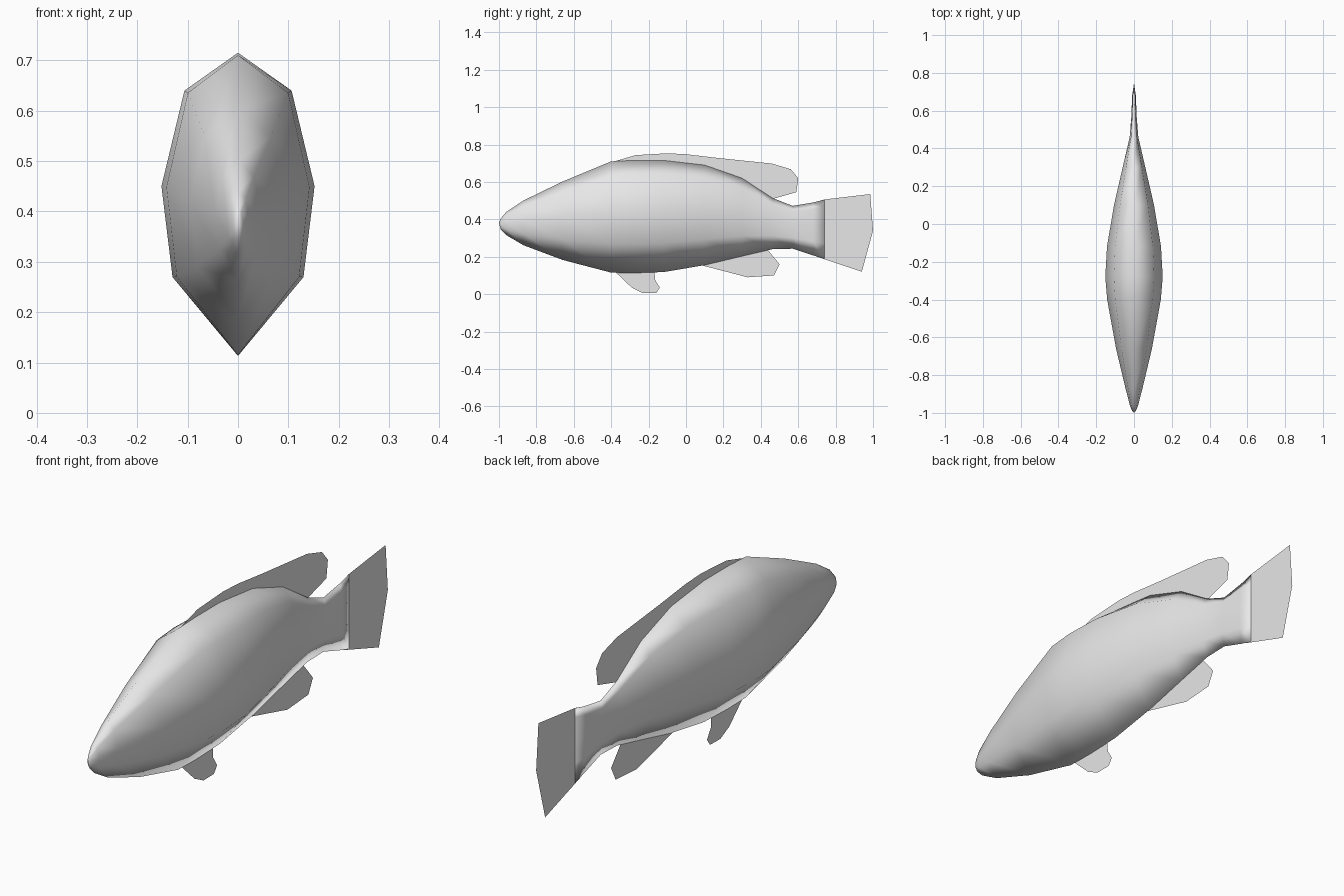
import bpy, bmesh

cube = bpy.data.objects.get("Cube")
if cube:
    bpy.data.objects.remove(cube, do_unlink=True)

grey = bpy.data.materials.new("plain grey")
grey.use_nodes = True
colour = (0.8, 0.8, 0.8, 1)
grey.diffuse_color = colour
grey.node_tree.nodes["Principled BSDF"].inputs["Base Color"].default_value = colour


def finish(name, bm, smooth=False):
    bmesh.ops.recalc_face_normals(bm, faces=bm.faces[:])
    for f in bm.faces:
        f.smooth = smooth
    mesh = bpy.data.meshes.new(name)
    bm.to_mesh(mesh)
    bm.free()
    mesh.materials.append(grey)
    obj = bpy.data.objects.new(name, mesh)
    bpy.context.collection.objects.link(obj)
    return obj


# Body: eight-sided rings lofted along y (y, top, bottom, half width)
stations = [
    (-0.99, 0.405, 0.345, 0.010), (-0.96, 0.44, 0.315, 0.022),
    (-0.87, 0.50, 0.262, 0.045), (-0.66, 0.602, 0.183, 0.095),
    (-0.40, 0.71, 0.115, 0.142), (-0.28, 0.715, 0.113, 0.152),
    (-0.12, 0.715, 0.118, 0.143), (0.10, 0.69, 0.155, 0.106),
    (0.30, 0.62, 0.203, 0.060), (0.46, 0.515, 0.24, 0.023),
    (0.57, 0.472, 0.243, 0.014), (0.68, 0.49, 0.207, 0.010),
    (0.74, 0.505, 0.19, 0.001),
]
# Half cross-section as (width share, height share), crest to keel
half = [(0, 1), (0.7, 0.875), (1, 0.56), (0.855, 0.26), (0, 0)]
section = half + [(-w, h) for w, h in half[-2:0:-1]]

bm = bmesh.new()
rings = [[bm.verts.new((w * half_w, y, low + h * (top - low))) for w, h in section]
         for y, top, low, half_w in stations]
n = len(section)
for a, b in zip(rings, rings[1:]):
    for i in range(n):
        j = (i + 1) % n
        bm.faces.new((a[i], a[j], b[j], b[i]))
# Snout tip
nose = bm.verts.new((0, -1, 0.38))
for i in range(n):
    bm.faces.new((nose, rings[0][(i + 1) % n], rings[0][i]))
bm.faces.new(rings[-1])
finish("body", bm, smooth=True)

# Thin fins: side outlines as (y, z) on the centre plane
fins = {
    "dorsal_fin": [(-0.40, 0.705), (-0.27, 0.743), (-0.10, 0.753), (0.0, 0.748),
                   (0.17, 0.728), (0.32, 0.687), (0.46, 0.698), (0.56, 0.668),
                   (0.60, 0.62), (0.59, 0.545), (0.46, 0.508), (0.25, 0.60),
                   (0.0, 0.66)],
    "tail_fin": [(0.70, 0.495), (0.74, 0.506), (0.985, 0.535), (1.0, 0.34),
                 (0.94, 0.12), (0.70, 0.20)],
    "anal_fin": [(0.08, 0.155), (0.33, 0.09), (0.47, 0.10), (0.50, 0.16),
                 (0.43, 0.245), (0.25, 0.23)],
    "pelvic_fin": [(-0.39, 0.13), (-0.29, 0.035), (-0.23, 0.005), (-0.16, 0.006),
                   (-0.14, 0.035), (-0.18, 0.10), (-0.17, 0.14)],
}
for name, outline in fins.items():
    bm = bmesh.new()
    bm.faces.new([bm.verts.new((0, y, z)) for y, z in outline])
    bmesh.ops.triangulate(bm, faces=bm.faces[:])
    finish(name, bm)
